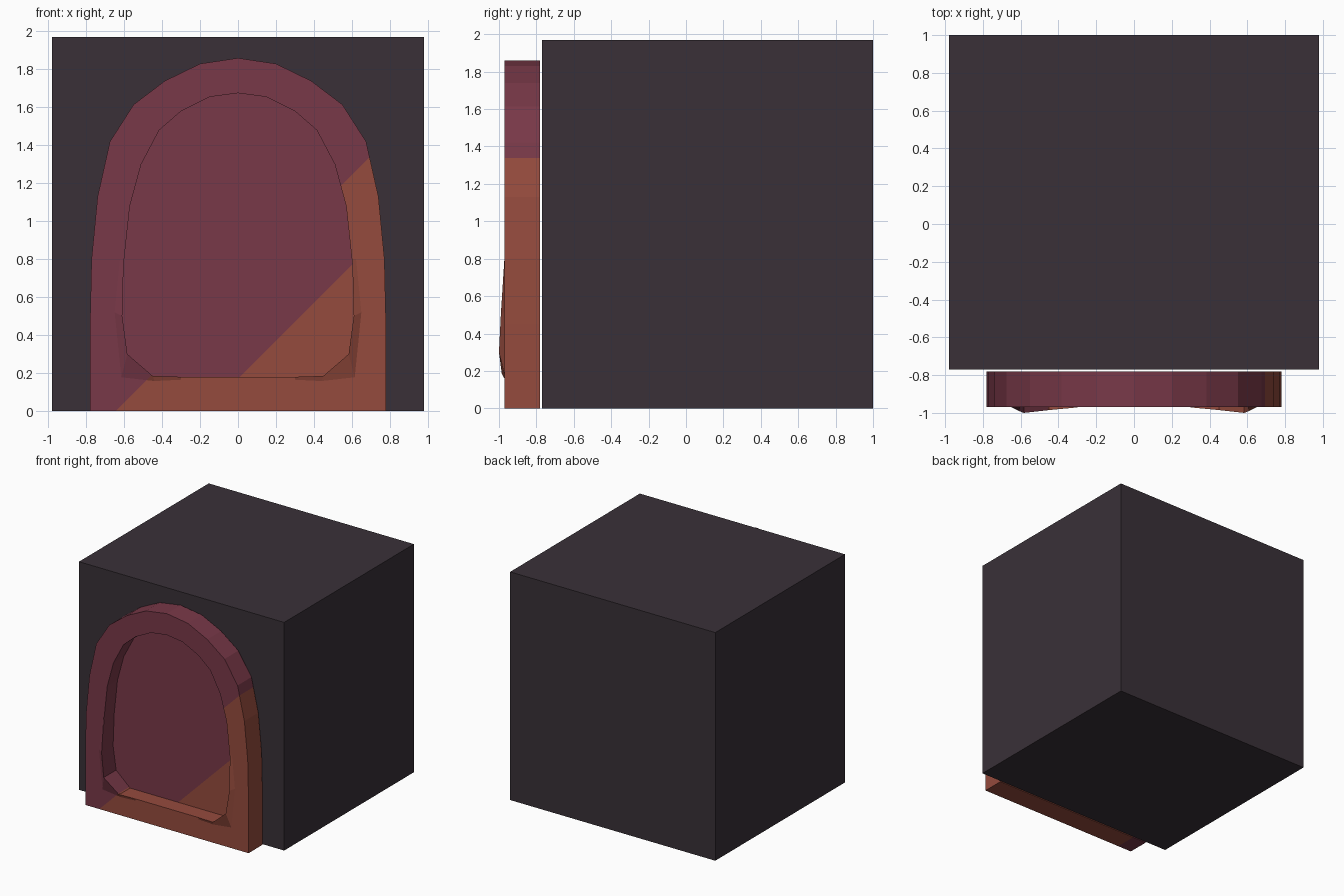
import bpy
import bmesh
from mathutils import Vector

if "Cube" in bpy.data.objects:
    bpy.data.objects.remove(bpy.data.objects["Cube"])


def material(name, rgb):
    m = bpy.data.materials.new(name)
    m.diffuse_color = (*rgb, 1)
    m.use_nodes = True
    m.node_tree.nodes["Principled BSDF"].inputs["Base Color"].default_value = m.diffuse_color
    return m


DARK = material("dark stone", (0.041, 0.030, 0.039))
RED = material("wine red", (0.190, 0.040, 0.065))
ORANGE = material("rust orange", (0.300, 0.070, 0.047))


def finish(bm, name, mats):
    me = bpy.data.meshes.new(name)
    bm.to_mesh(me)
    bm.free()
    ob = bpy.data.objects.new(name, me)
    for m in mats:
        me.materials.append(m)
    bpy.context.collection.objects.link(ob)
    return ob


def paint_diagonal(bm, offset):
    """Cut along z = x + offset; everything below the line is orange."""
    bmesh.ops.bisect_plane(bm, geom=bm.verts[:] + bm.edges[:] + bm.faces[:],
                           plane_co=Vector((0, 0, offset)),
                           plane_no=Vector((-1, 0, 1)).normalized())
    for f in bm.faces:
        c = f.calc_center_median()
        f.material_index = 1 if c.z < c.x + offset else 0


def mirrored(half):
    return half + [(-x, z) for x, z in reversed(half[1:])]


def ring(bm, pts, y):
    return [bm.verts.new((x, y, z)) for x, z in pts]


def bridge(bm, a, b):
    n = len(a)
    for i in range(n):
        j = (i + 1) % n
        bm.faces.new((a[i], a[j], b[j], b[i]))


# Main block
bm = bmesh.new()
bmesh.ops.create_cube(bm, size=1)
for v in bm.verts:
    v.co = (v.co.x * 1.96, 0.115 + v.co.y * 1.77, 0.985 + v.co.z * 1.97)
finish(bm, "block", [DARK])

# Half profiles of the arch, from the crown down to the bottom
OUTER = mirrored([(0, 1.86), (0.2, 1.83), (0.385, 1.74), (0.55, 1.615), (0.675, 1.42),
                  (0.74, 1.13), (0.772, 0.8), (0.78, 0.45), (0.78, 0), (0.45, 0)])
INNER = mirrored([(0, 1.675), (0.15, 1.655), (0.3, 1.58), (0.415, 1.48), (0.51, 1.30),
                  (0.57, 1.08), (0.602, 0.78), (0.612, 0.5), (0.583, 0.3), (0.45, 0.18)])
FRONT, PANEL, BACK = -0.97, -0.83, -0.78

# Arch frame with deep opening
bm = bmesh.new()
back = ring(bm, OUTER, BACK)
front = ring(bm, OUTER, FRONT)
lip = ring(bm, INNER, FRONT)
deep = ring(bm, INNER, PANEL)
bm.faces.new(back)
for a, b in ((back, front), (front, lip), (lip, deep)):
    bridge(bm, a, b)
bmesh.ops.recalc_face_normals(bm, faces=bm.faces)
paint_diagonal(bm, 0.645)
finish(bm, "arch_frame", [RED, ORANGE])

# Recessed panel, facing the front
bm = bmesh.new()
panel = bm.faces.new(ring(bm, INNER, PANEL))
panel.normal_update()
if panel.normal.y > 0:
    panel.normal_flip()
paint_diagonal(bm, 0.17)
finish(bm, "recessed_panel", [RED, ORANGE])

# Raised lips at the lower corners of the opening
CREST = [(0.603, -0.971, 0.8), (0.61, -0.99, 0.5), (0.583, -1.0, 0.3),
         (0.45, -0.985, 0.185), (0.3, -0.971, 0.18)]
OUTSIDE = [(0.622, 0.8), (0.65, 0.52), (0.615, 0.178), (0.44, 0.158), (0.3, 0.165)]
for side, name in ((1, "right_corner_lip"), (-1, "left_corner_lip")):
    bm = bmesh.new()
    top = [bm.verts.new((side * x, y, z)) for x, y, z in CREST]
    out = [bm.verts.new((side * x, FRONT, z)) for x, z in OUTSIDE]
    base = [bm.verts.new((side * x, FRONT, z)) for x, y, z in CREST]
    for i in range(4):
        for a, b in ((top, out), (out, base), (base, top)):
            bm.faces.new((a[i], a[i + 1], b[i + 1], b[i]))
    for i in (0, 4):
        bm.faces.new((top[i], out[i], base[i]))
    bmesh.ops.recalc_face_normals(bm, faces=bm.faces)
    paint_diagonal(bm, 0.645)
    finish(bm, name, [RED, ORANGE])
